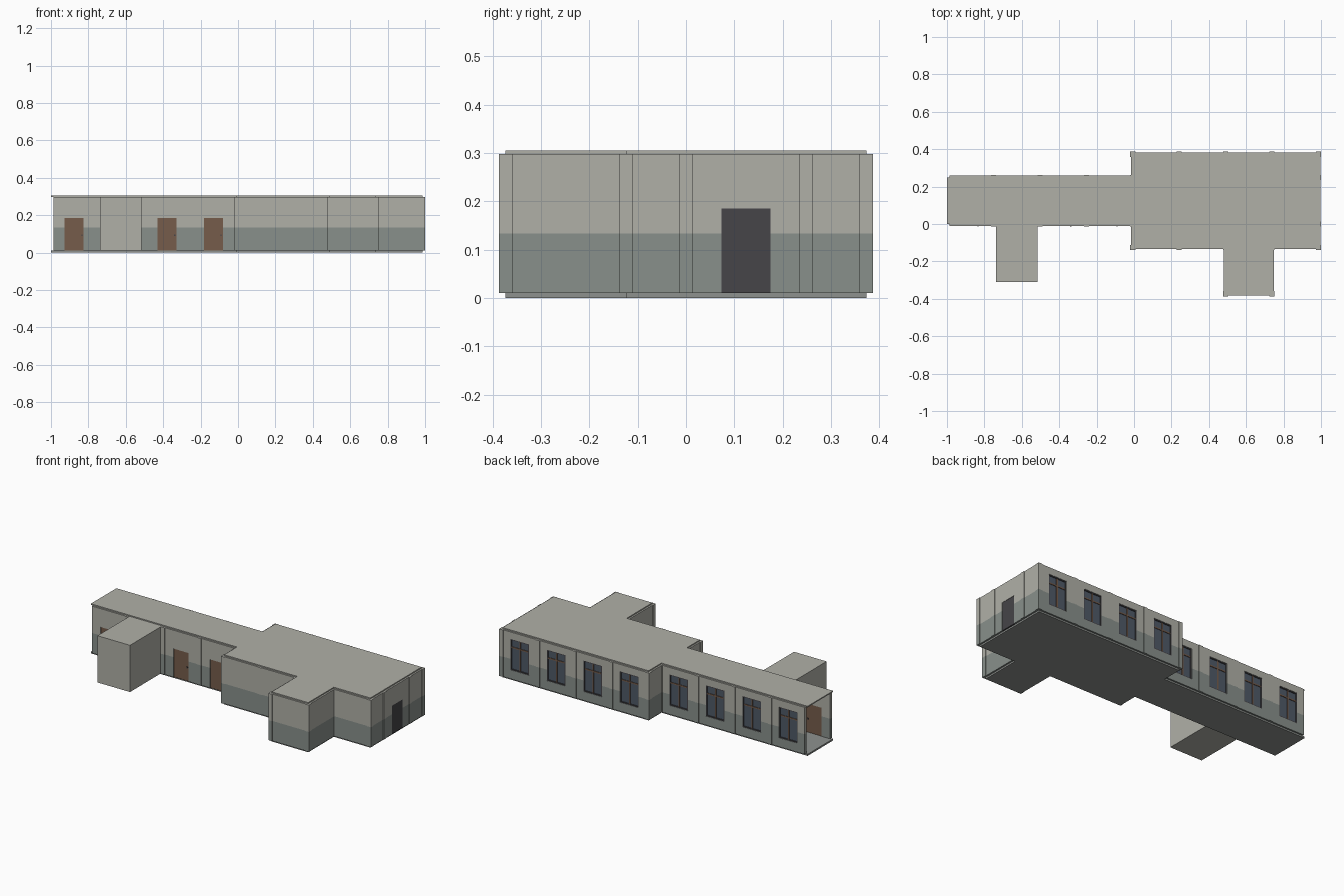
import bpy, bmesh
from mathutils import Vector

if "Cube" in bpy.data.objects:
    bpy.data.objects.remove(bpy.data.objects["Cube"])

M = 0.2483                                   # wall module length
X = [-1.0 + M * i for i in range(9)]         # grid lines along x
YF, YA, YB = -0.1245, -0.373, 0.373          # main front, annex front, main back
Z0, ZS, Z1 = 0.01, 0.133, 0.298              # floor top, paint line, wall top
POST, WALL = 0.0135, 0.02


def material(name, rgb):
    m = bpy.data.materials.new(name)
    m.diffuse_color = (*rgb, 1)
    m.use_nodes = True
    m.node_tree.nodes["Principled BSDF"].inputs["Base Color"].default_value = m.diffuse_color
    return m


BEIGE = material("beige plaster", (0.434, 0.434, 0.39))
TEAL = material("grey green paint", (0.25, 0.28, 0.26))
BROWN = material("brown wood", (0.18, 0.107, 0.07))
DARK = material("dark metal", (0.061, 0.058, 0.065))
GLASS = material("blue glass", (0.078, 0.1, 0.135))
FLOOR = material("floor grey", (0.27, 0.285, 0.272))


def box(bm, a, b):
    lo = [min(p, q) for p, q in zip(a, b)]
    hi = [max(p, q) for p, q in zip(a, b)]
    v = [bm.verts.new((x, y, z)) for z in (lo[2], hi[2])
         for x, y in ((lo[0], lo[1]), (hi[0], lo[1]), (hi[0], hi[1]), (lo[0], hi[1]))]
    for f in ((3, 2, 1, 0), (4, 5, 6, 7), (0, 1, 5, 4), (1, 2, 6, 5), (2, 3, 7, 6), (3, 0, 4, 7)):
        bm.faces.new([v[i] for i in f])


def finish(bm, name, *mats):
    # second material, when given, is used below the paint line
    if len(mats) > 1:
        for f in bm.faces:
            f.material_index = int(f.calc_center_median().z < ZS)
    me = bpy.data.meshes.new(name)
    bm.to_mesh(me)
    bm.free()
    ob = bpy.data.objects.new(name, me)
    for m in mats:
        me.materials.append(m)
    bpy.context.collection.objects.link(ob)
    return ob


names = ("walls", "posts", "glass", "sashes", "bars", "doors", "entry", "handles")
part = {n: bmesh.new() for n in names}


def panel(a, b, kind=None):
    """Wall between two grid points, with an optional window or door."""
    a, b = Vector((*a, 0)), Vector((*b, 0))
    d = (b - a).normalized()
    n = Vector((-d.y, d.x, 0))
    length = (b - a).length
    mid = length / 2

    def at(u, t, z):
        return a + d * u + n * t + Vector((0, 0, z))

    def slab(name, u0, u1, z0, z1, t):
        box(part[name], at(u0, -t, z0), at(u1, t, z1))

    us, zs, hole = [POST, length - POST], [Z0, ZS, Z1], None
    if kind:
        w, h0, h1 = (0.0625, 0.065, 0.255) if kind == "window" else (0.051, Z0, 0.185)
        hole = (mid - w, mid + w, h0, h1)
        us = sorted(us + [mid - w, mid + w])
        zs = sorted(set(zs + [h0, h1]))
    bm = part["walls"]
    grid = [[bm.verts.new(at(u, 0, z)) for z in zs] for u in us]
    for i in range(len(us) - 1):
        for j in range(len(zs) - 1):
            if hole and hole[0] <= us[i] < hole[1] and hole[2] <= zs[j] < hole[3]:
                continue
            bm.faces.new((grid[i][j], grid[i + 1][j], grid[i + 1][j + 1], grid[i][j + 1]))

    if kind == "window":
        u0, u1, h0, h1 = hole
        s, tz = 0.006, h0 + 0.73 * (h1 - h0)
        slab("glass", u0, u1, h0, h1, 0.003)
        for e in (u0, u1 - s):
            slab("sashes", e, e + s, h0, h1, 0.008)
        for e in (h0, h1 - s):
            slab("sashes", u0 + s, u1 - s, e, e + s, 0.008)
        slab("bars", mid - 0.004, mid + 0.004, h0 + s, h1 - s, 0.007)
        slab("bars", u0 + s, u1 - s, tz - 0.004, tz + 0.004, 0.0065)
    elif kind == "door":
        slab("doors", *hole, 0.008)
        slab("handles", hole[1] - 0.013, hole[1] - 0.007, 0.09, 0.098, 0.0125)
    elif kind == "entry":
        slab("entry", *hole, 0.008)


# Rear walls with one window per module
for i in range(8):
    y = M if i < 4 else YB
    panel((X[i], y), (X[i + 1], y), "window")
# Corridor front doors; the second module is taken by the porch block
for i in (0, 2, 3):
    panel((X[i], 0), (X[i + 1], 0), "door")
# Main block front, leaving the annex module open
for i in (4, 5, 7):
    panel((X[i], YF), (X[i + 1], YF))
# Annex
panel((X[6], YA), (X[7], YA))
for x in (X[6], X[7]):
    panel((x, YA), (x, YF))
# Main block ends
for x in (X[4], X[8]):
    panel((x, YF), (x, 0))
    panel((x, M), (x, YB))
panel((X[8], 0), (X[8], M), "entry")

# Posts on the grid points
points = [(X[i], y) for i in (1, 2, 3) for y in (0, M)]
points += [(X[i], y) for i in (4, 8) for y in (YF, 0, M, YB)]
points += [(X[i], y) for i in (5, 6, 7) for y in (YF, YB)]
points += [(X[i], YA) for i in (6, 7)]
for x, y in points:
    for lo, hi in ((Z0, ZS), (ZS, Z1)):
        box(part["posts"], (x - POST, y - POST, lo), (x + POST, y + POST, hi))

walls = finish(part["walls"], "walls", BEIGE, TEAL)
mod = walls.modifiers.new("thickness", "SOLIDIFY")
mod.thickness, mod.offset = WALL, 0
finish(part["posts"], "wall_posts", BEIGE, TEAL)
finish(part["glass"], "window_glass", GLASS)
finish(part["sashes"], "window_frames", DARK)
finish(part["bars"], "window_bars", BROWN)
finish(part["doors"], "corridor_doors", BROWN)
finish(part["entry"], "entry_door", DARK)
finish(part["handles"], "door_handles", DARK)

# Floor and roof slabs following the plan
for name, z0, z1, mat in (("floor_slab", 0, Z0, FLOOR), ("roof_slab", Z1, 0.305, BEIGE)):
    bm = bmesh.new()
    outline = [(X[0], 0), (X[4], 0), (X[4], YF), (X[6], YF), (X[6], YA), (X[7], YA),
               (X[7], YF), (X[8], YF), (X[8], YB), (X[4], YB), (X[4], M), (X[0], M)]
    face = bm.faces.new([bm.verts.new((x, y, z0)) for x, y in outline])
    top = bmesh.ops.extrude_face_region(bm, geom=[face], use_keep_orig=True)["geom"]
    for v in top:
        if isinstance(v, bmesh.types.BMVert):
            v.co.z = z1
    bmesh.ops.recalc_face_normals(bm, faces=bm.faces)
    finish(bm, name, mat)

# Plain porch block in front of the corridor
bm = bmesh.new()
box(bm, (X[1] + POST, -0.31, Z0), (X[2] - POST, 0.01, 0.297))
finish(bm, "porch_block", BEIGE)
